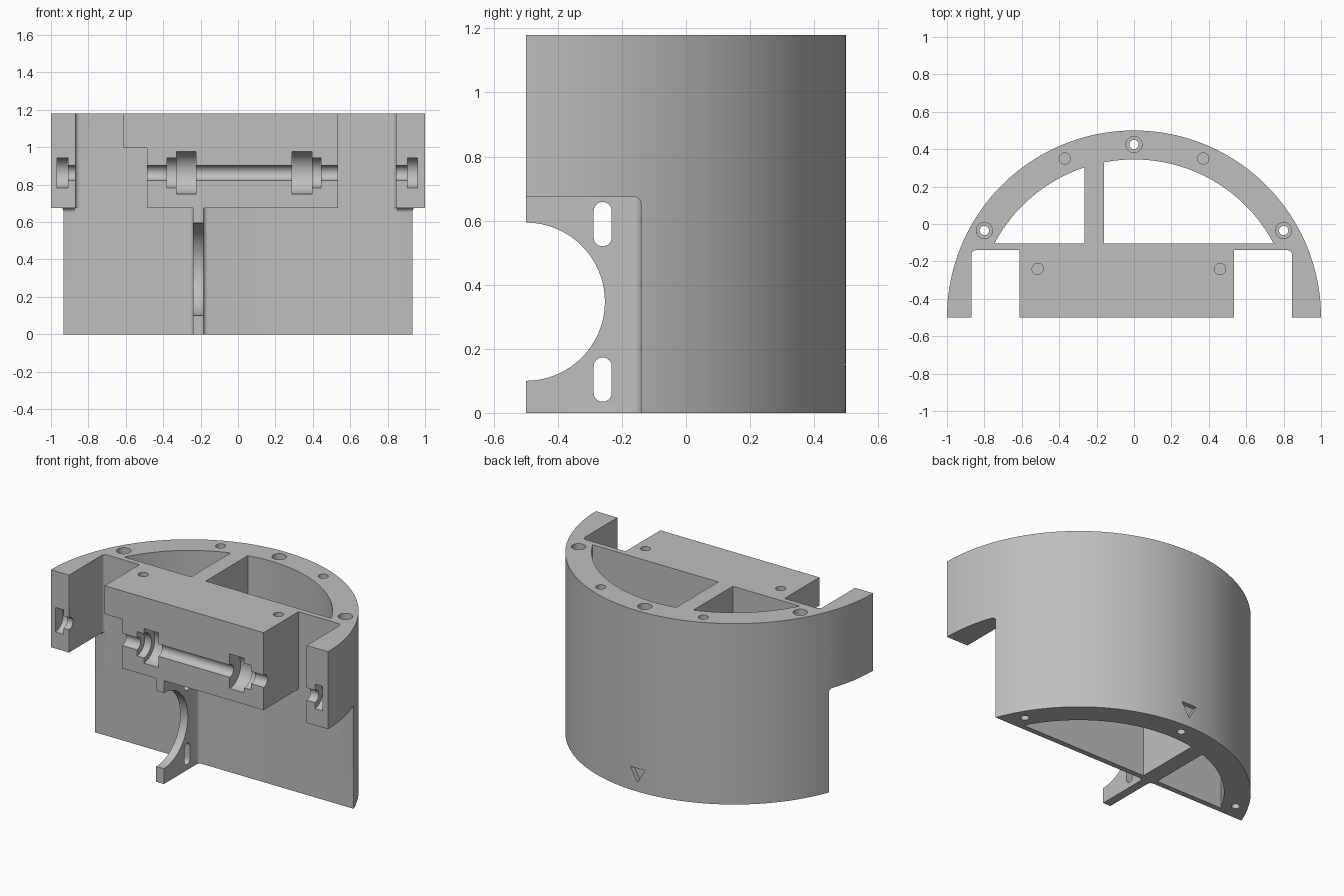
import bpy, bmesh, math
from mathutils import Vector

cube = bpy.data.objects.get("Cube")
if cube:
    bpy.data.objects.remove(cube, do_unlink=True)

H = 1.18           # overall height
WALL = -0.14       # front face of the lower wall
LEDGE = 0.675      # underside of arms and block
FRONT = -0.7       # cutters start ahead of the front face
F = 0.025          # fillet radius
AXLE_Z = 0.863

grey = bpy.data.materials.new("light grey")
grey.use_nodes = True
COLOR = (0.52, 0.52, 0.52, 1)
grey.diffuse_color = COLOR
grey.node_tree.nodes["Principled BSDF"].inputs["Base Color"].default_value = COLOR


def arc(cu, cv, r, a0=0.0, a1=2 * math.pi, n=48):
    """Points along an arc; a full turn leaves out the repeated end point."""
    last = n if abs(a1 - a0) > 6.28 else n + 1
    return [(cu + r * math.cos(a0 + (a1 - a0) * i / n),
             cv + r * math.sin(a0 + (a1 - a0) * i / n)) for i in range(last)]


def rect(u0, u1, v0, v1, radii=(0, 0, 0, 0)):
    """Rectangle with a radius per corner, counter-clockwise from low u, low v."""
    out = []
    signs = ((1, 1), (-1, 1), (-1, -1), (1, -1))
    corners = ((u0, v0), (u1, v0), (u1, v1), (u0, v1))
    for i, ((u, v), (su, sv), r) in enumerate(zip(corners, signs, radii)):
        if r:
            start = math.pi * (1 + i / 2)
            out += arc(u + su * r, v + sv * r, r, start, start + math.pi / 2, 8)
        else:
            out.append((u, v))
    return out


def prism(name, pts, axis, a, b):
    """Extrude a profile along an axis: z takes (x, y), x takes (y, z), y takes (x, z)."""
    place = {"z": lambda u, v, w: (u, v, w),
             "x": lambda u, v, w: (w, u, v),
             "y": lambda u, v, w: (u, w, v)}[axis]
    bm = bmesh.new()
    face = bm.faces.new([bm.verts.new(place(u, v, a)) for u, v in pts])
    step = Vector(place(0, 0, b - a))
    new = bmesh.ops.extrude_face_region(bm, geom=[face], use_keep_orig=True)["geom"]
    bmesh.ops.translate(bm, vec=step, verts=[g for g in new if isinstance(g, bmesh.types.BMVert)])
    bmesh.ops.recalc_face_normals(bm, faces=bm.faces)
    mesh = bpy.data.meshes.new(name)
    bm.to_mesh(mesh)
    bm.free()
    obj = bpy.data.objects.new(name, mesh)
    obj.data.materials.append(grey)
    bpy.context.collection.objects.link(obj)
    return obj


# Half-round housing
body = prism("half_round_housing", arc(0, -0.5, 1, 0, math.pi, 96), "z", 0, H)
bpy.context.view_layer.objects.active = body
body.select_set(True)


def cut(pts, axis, a, b):
    cutter = prism("cutter", pts, axis, a, b)
    cutter.hide_render = True
    mod = body.modifiers.new("cut", "BOOLEAN")
    mod.operation = "DIFFERENCE"
    mod.solver = "EXACT"
    mod.object = cutter
    bpy.ops.object.modifier_apply(modifier=mod.name)
    bpy.data.objects.remove(cutter, do_unlink=True)


# Two through pockets either side of the inner web
R, PY = 0.845, -0.105
a_low = math.asin((PY + 0.5) / R)
cut([(-0.16, PY)] + arc(0, -0.5, R, a_low, math.acos(-0.16 / R)), "z", -0.1, H + 0.1)
cut([(-0.265, PY)] + arc(0, -0.5, R, math.acos(-0.265 / R), math.pi - a_low), "z", -0.1, H + 0.1)

# Open bays between the arms and the central block
cut(rect(-0.87, -0.613, FRONT, WALL, (0, 0, 0, F)), "z", -0.1, H + 0.1)
cut(rect(0.535, 0.845, FRONT, WALL, (0, 0, F, 0)), "z", -0.1, H + 0.1)

# Clearance below the arms, rounded where it meets the wall
for a, b in ((-1.2, -0.86), (0.835, 1.2)):
    cut(rect(FRONT, WALL, -0.1, LEDGE, (0, 0, F, 0)), "x", a, b)

# Clearance below the block, leaving the thin bracket rib
cut(rect(-0.875, -0.24, FRONT, WALL, (0, 0, F, 0)), "z", -0.1, LEDGE)
cut(rect(-0.185, 0.85, FRONT, WALL, (0, 0, 0, F)), "z", -0.1, LEDGE)

# Step in the block's lower corner
cut(rect(-0.7, -0.487, FRONT, WALL), "z", LEDGE - 0.05, 0.995)

# Round bite and two slots in the bracket rib
cut(arc(-0.5, 0.347, 0.247, n=64), "x", -0.4, -0.1)
for low in (0.035, 0.52):
    cut(rect(-0.288, -0.232, low, low + 0.138, (0.0275,) * 4), "x", -0.4, -0.1)

# Half-round axle seats in the block and the arms: start, end, radius
seats = [(-0.6, 0.6, 0.04), (-0.38, -0.32, 0.08), (-0.33, -0.225, 0.113),
         (0.29, 0.395, 0.113), (0.385, 0.445, 0.08),
         (-0.92, -0.8, 0.04), (-0.968, -0.91, 0.08),
         (0.8, 0.92, 0.04), (0.905, 0.96, 0.08)]
for a, b, r in seats:
    cut(arc(-0.5, AXLE_Z, r), "x", a, b)

# Counterbored screw holes
for x, y in ((0, 0.425), (-0.8, -0.035), (0.8, -0.035)):
    cut(arc(x, y, 0.025, n=24), "z", -0.1, H + 0.1)
    cut(arc(x, y, 0.043, n=32), "z", H - 0.1, H + 0.1)

# Blind pin holes
for x, y in ((-0.37, 0.35), (0.37, 0.35), (-0.515, -0.24), (0.46, -0.24)):
    cut(arc(x, y, 0.03, n=24), "z", H - 0.08, H + 0.1)

# Triangular alignment mark on the back
cut([(0, 0.06), (0.053, 0.152), (-0.053, 0.152)], "y", 0.47, 0.6)

bpy.ops.object.shade_smooth_by_angle(angle=math.radians(30))
